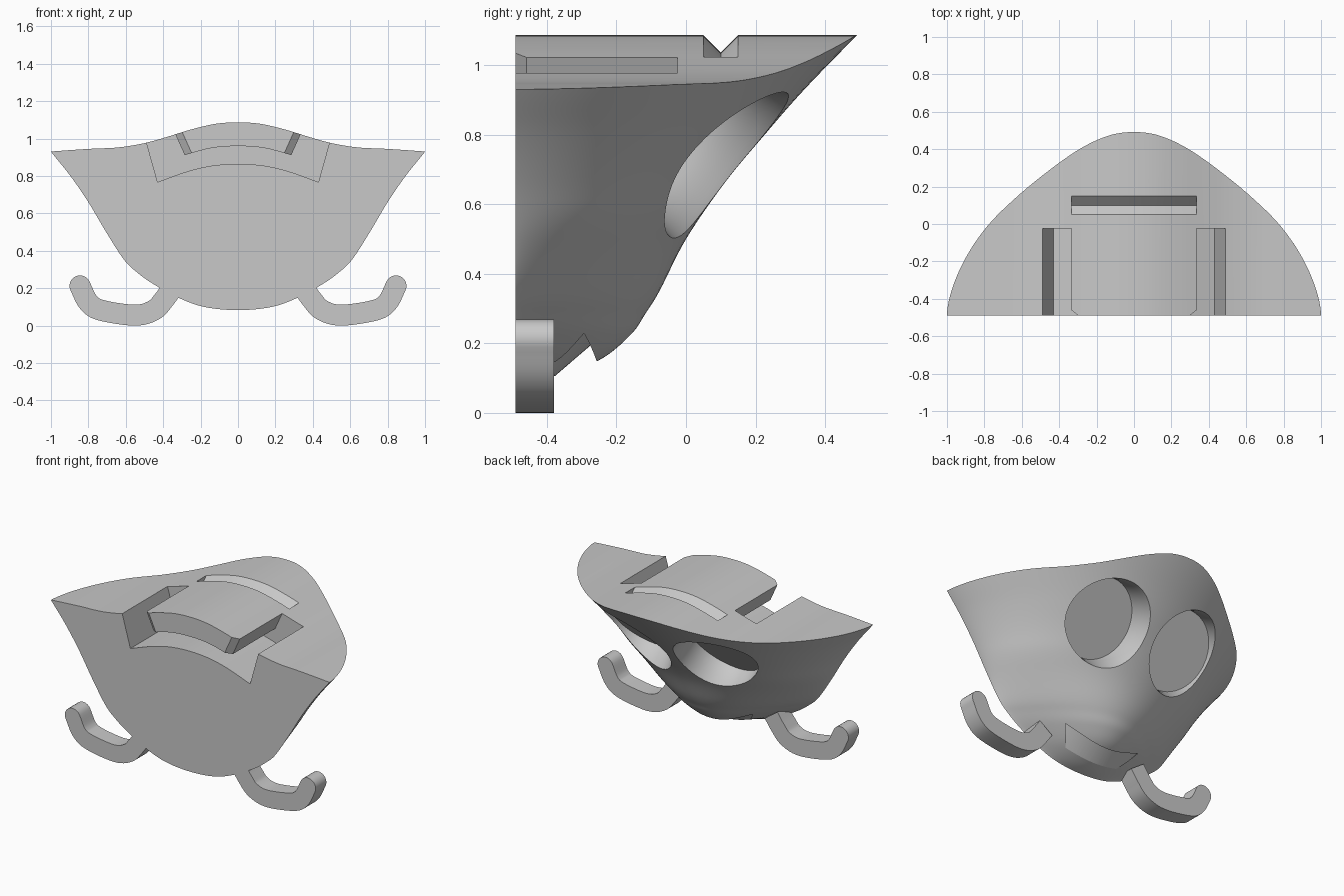
import bpy
import bmesh
import math
from mathutils import Vector

if "Cube" in bpy.data.objects:
    bpy.data.objects.remove(bpy.data.objects["Cube"])

FRONT = -0.49

grey = bpy.data.materials.new("plain_grey")
grey.use_nodes = True
COLOUR = (0.58, 0.58, 0.58, 1)
grey.diffuse_color = COLOUR
grey.node_tree.nodes["Principled BSDF"].inputs["Base Color"].default_value = COLOUR


def spline(points, steps, before=None):
    """Smooth curve through the points; before sets the starting direction."""
    p = [Vector(q) for q in points]
    first = Vector(before) if before else 2 * p[0] - p[1]
    p = [first] + p + [2 * p[-1] - p[-2]]
    out = []
    for i in range(1, len(p) - 2):
        a, b, c, d = p[i - 1:i + 3]
        for s in range(steps):
            t = s / steps
            out.append(b + (c - a) * t / 2 + (2 * a - 5 * b + 4 * c - d) * t * t / 2
                       + (3 * b - a - 3 * c + d) * t ** 3 / 2)
    return out + [p[-2]]


def finish(name, bm):
    bmesh.ops.remove_doubles(bm, verts=bm.verts, dist=1e-5)
    bmesh.ops.recalc_face_normals(bm, faces=bm.faces)
    mesh = bpy.data.meshes.new(name)
    bm.to_mesh(mesh)
    bm.free()
    mesh.materials.append(grey)
    ob = bpy.data.objects.new(name, mesh)
    bpy.context.collection.objects.link(ob)
    return ob


def loft(name, rings, closed=True):
    """Skin a list of rings and cap both ends."""
    bm = bmesh.new()
    vs = [[bm.verts.new(p) for p in r] for r in rings]
    n = len(rings[0])
    for a, b in zip(vs, vs[1:]):
        for i in range(n if closed else n - 1):
            j = (i + 1) % n
            bm.faces.new((a[i], a[j], b[j], b[i]))
    bm.faces.new(vs[0])
    bm.faces.new(vs[-1])
    if not closed:
        bm.faces.new([r[0] for r in vs] + [r[-1] for r in reversed(vs)])
    return finish(name, bm)


def prism(name, outline, y0, y1):
    """Extrude an x-z outline along y."""
    return loft(name, [[(x, y, z) for x, z in outline] for y in (y0, y1)])


def mirrored(half):
    """Complete a half outline that starts at the middle."""
    return [(-x, z) for x, z in reversed(half[1:])] + [tuple(p) for p in half]


def cut(target, cutter):
    cutter.hide_render = True
    mod = target.modifiers.new("cut", "BOOLEAN")
    mod.operation = "DIFFERENCE"
    mod.solver = "EXACT"
    mod.object = cutter
    bpy.context.view_layer.objects.active = target
    bpy.ops.object.modifier_apply(modifier=mod.name)
    bpy.data.objects.remove(cutter)


def smooth(ob, angle):
    bpy.ops.object.select_all(action="DESELECT")
    ob.select_set(True)
    bpy.context.view_layer.objects.active = ob
    bpy.ops.object.shade_smooth_by_angle(angle=math.radians(angle))


# Body: height, half width at the front, reach to the back
levels = spline([(.083, 0, FRONT), (.1, .18, -.4), (.15, .32, -.253), (.224, .455, -.16),
                 (.285, .54, -.117), (.353, .61, -.075), (.5, .705, 0), (.66, .8, .11),
                 (.8, .896, .226), (.93, 1, .34), (1.085, 1.12, .49), (1.2, 1.21, .6)],
                7, before=(.1, -.18, -.4))
rings = []
SEG = 64
for z, w, back in levels[1:]:
    t = min(1, max(0, (z - .083) / .52))
    power = 1.4 - .78 * t * t * (3 - 2 * t)
    ring = []
    for i in range(SEG + 1):
        a = math.pi * (i / SEG - .5)
        ring.append((w * math.sin(a), FRONT + (back - FRONT) * max(0, math.cos(a)) ** (2 * power), z))
    rings.append(ring)
body = loft("body", rings, closed=False)

# Wavy top
top_half = spline([(0, 1.087), (.12, 1.079), (.25, 1.049), (.38, 1.009), (.5, .976),
                   (.64, .953), (.8, .945), (1, .931), (1.4, .9)], 6, before=(-.12, 1.079))
cut(body, prism("top_cutter", mirrored(top_half) + [(1.4, 1.5), (-1.4, 1.5)], -1, 1))


def top_z(x):
    for a, b in zip(top_half, top_half[1:]):
        if a.x <= abs(x) <= b.x:
            return a.y + (b.y - a.y) * (abs(x) - a.x) / (b.x - a.x)


# Curved channel that leaves a tongue
lower = mirrored(spline([(0, .865), (.14, .855), (.27, .825), (.43, .768)], 5, before=(-.14, .855)))
upper = mirrored(spline([(0, .96), (.14, .95), (.285, .912)], 5, before=(-.14, .95)))
outline = [(-.545, 1.18)] + lower + [(.545, 1.18), (.405, 1.18)] + upper[::-1] + [(-.405, 1.18)]
cut(body, prism("channel_cutter", outline, -.6, -.025))

# Chamfered tongue corners
for s in (-1, 1):
    tri = [(.255, -.51), (.365, -.43), (.4, -.51)]
    cut(body, loft("chamfer_cutter", [[(s * (x + dx), y, z) for x, y in tri]
                                      for z, dx in ((.9, -.045), (1.1, .045))]))

# V groove across the top
groove = []
for i in range(25):
    x = .333 * (i / 12 - 1)
    z = top_z(x)
    groove.append([(x, .03, z + .02), (x, .17, z + .02), (x, .1, z - .05)])
cut(body, loft("groove_cutter", groove))

# Eye sockets drilled square to the sloping face, with a flared rim
axis, along = Vector((0, .8, -.6)), Vector((0, .6, .8))
for s in (-1, 1):
    centre = Vector((s * .29, .015, .79))
    flare = spline([(0, 0), (.06, .004), (.12, .016), (.18, .036), (.28, .085)], 4)
    sock = []
    for d, r in flare:
        sock.append([centre + axis * d + Vector(((.23 + r) * math.cos(a), 0, 0))
                     + along * (.248 + r) * math.sin(a)
                     for a in (math.tau * i / 64 for i in range(64))])
    cut(body, loft("eye_cutter", sock))

# Smiling mouth: a lens-shaped wedge that narrows to the corners
corner = Vector((0, -.31, .285))
wedge = [Vector(p) for p in ((0, -.262, .205), (0, -.434, .057), (0, -.25, .08))]
mouth = []
for i in range(33):
    t = (i / 16 - 1) * .99
    mouth.append([p.lerp(corner, t * t) + Vector((.32 * t, 0, 0)) for p in wedge])
cut(body, loft("mouth_cutter", mouth))
smooth(body, 18)

# Side hooks: a wide stroke with a round tip
path = spline([(.845, .213), (.8, .125), (.73, .082), (.55, .056), (.45, .083),
               (.395, .14), (.345, .21)], 6)
HALF = .056
left, right = [], []
for i, p in enumerate(path):
    d = (path[min(i + 1, len(path) - 1)] - path[max(i - 1, 0)]).normalized()
    n = Vector((-d.y, d.x)) * HALF
    left.append(p + n)
    right.append(p - n)
arm = left[0] - path[0]
tip = []
for i in range(1, 12):
    a = math.pi * i / 12
    tip.append(path[0] + Vector((arm.x * math.cos(a) - arm.y * math.sin(a),
                                 arm.y * math.cos(a) + arm.x * math.sin(a))))
stroke = left[::-1] + tip + right
for s, name in ((1, "left_hook"), (-1, "right_hook")):
    smooth(prism(name, [(s * x, z) for x, z in stroke], FRONT, -.38), 32)
